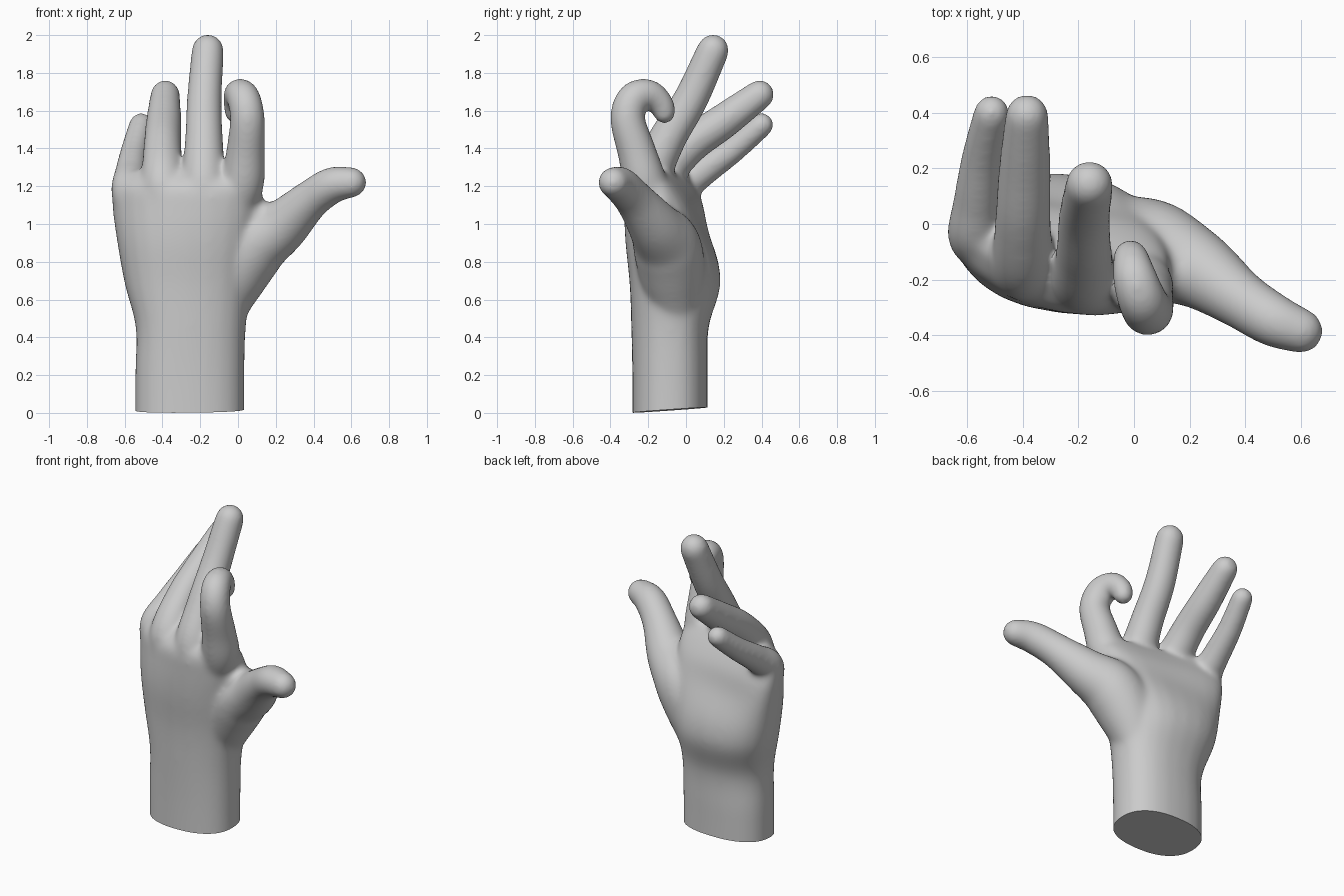
import bpy, bmesh, math
from mathutils import Vector

if "Cube" in bpy.data.objects:
    bpy.data.objects.remove(bpy.data.objects["Cube"])

SIDES = 24


def spline(rows, steps=6):
    """Catmull-Rom interpolation through rows of equal length."""
    p = [Vector(r) for r in rows]
    p = [p[0] * 2 - p[1]] + p + [p[-1] * 2 - p[-2]]
    out = []
    for i in range(1, len(p) - 2):
        a, b, c, d = p[i - 1:i + 3]
        for s in range(steps):
            t = s / steps
            out.append(0.5 * (2 * b + (c - a) * t + (2 * a - 5 * b + 4 * c - d) * t * t
                              + (3 * b - a - 3 * c + d) * t ** 3))
    return out + [p[-2]]


def skin(bm, rings):
    """Closed surface through a list of equal rings."""
    vs = [[bm.verts.new(c) for c in r] for r in rings]
    for a, b in zip(vs, vs[1:]):
        for i in range(SIDES):
            j = (i + 1) % SIDES
            bm.faces.new((a[i], a[j], b[j], b[i]))
    bm.faces.new(vs[0][::-1])
    bm.faces.new(vs[-1])


def digit(bm, rows):
    """Round-tipped tube through rows of (x, y, z, radius)."""
    pts = spline(rows)
    end = (pts[-1] - pts[-2]).to_3d().normalized()
    tip, r = pts[-1].to_3d(), pts[-1][3]
    samples = [(p.to_3d(), p[3]) for p in pts]
    samples += [(tip + end * r * math.sin(a), r * math.cos(a))
                for a in (0.3, 0.6, 0.9, 1.2, 1.45)]
    rings = []
    u = Vector((1, 0, 0))
    for i, (c, rad) in enumerate(samples):
        t = (samples[min(i + 1, len(samples) - 1)][0] - samples[max(i - 1, 0)][0]).normalized()
        u = (u - t * u.dot(t)).normalized()
        v = t.cross(u)
        rings.append([c + rad * (u * math.cos(k * math.tau / SIDES) + v * math.sin(k * math.tau / SIDES))
                      for k in range(SIDES)])
    skin(bm, rings)


def palm(bm, rows):
    """Squarish oval sections: z, x centre, y centre, half width, half depth, y slope, y bow."""
    rings = []
    for s in spline(rows, 5):
        z, cx, cy, rx, ry, slope, bow = s
        hollow = 0.03 * math.exp(-((z - 1.0) / 0.13) ** 2)
        ring = []
        for k in range(SIDES):
            a = k * math.tau / SIDES
            c, n = math.cos(a), math.sin(a)
            x = rx * math.copysign(abs(c) ** 0.85, c)
            y = ry * math.copysign(abs(n) ** 0.85, n) + slope * x + bow * c * c
            y -= hollow * max(n, 0) ** 4
            ring.append(Vector((cx + x, cy + y, z)))
        rings.append(ring)
    skin(bm, rings)


bm = bmesh.new()

# wrist and palm
palm(bm, [
    (-0.12, -0.255, -0.085, 0.29, 0.2, 0, 0),
    (0.20, -0.255, -0.085, 0.29, 0.2, 0, 0),
    (0.45, -0.25, -0.085, 0.292, 0.205, 0, 0),
    (0.68, -0.265, -0.058, 0.335, 0.24, -0.05, 0),
    (0.90, -0.27, -0.085, 0.37, 0.232, -0.1, 0.02),
    (1.08, -0.27, -0.118, 0.395, 0.2, -0.16, 0.045),
    (1.20, -0.27, -0.15, 0.395, 0.155, -0.2, 0.06),
    (1.28, -0.28, -0.14, 0.34, 0.085, -0.25, 0.06)])

# index finger, curled over
digit(bm, [(-0.05, -0.15, 1.0, 0.09), (0.02, -0.21, 1.2, 0.115), (0.04, -0.26, 1.38, 0.104),
           (0.05, -0.31, 1.56, 0.093), (0.03, -0.275, 1.665, 0.09),
           (0.003, -0.195, 1.685, 0.082), (-0.01, -0.132, 1.635, 0.07), (-0.012, -0.115, 1.59, 0.062)])
# middle finger
digit(bm, [(-0.17, -0.15, 1.0, 0.1), (-0.18, -0.205, 1.2, 0.118), (-0.18, -0.105, 1.44, 0.102),
           (-0.178, 0.025, 1.66, 0.094), (-0.16, 0.143, 1.92, 0.087)])
# ring finger
digit(bm, [(-0.37, -0.12, 1.0, 0.1), (-0.395, -0.16, 1.2, 0.116), (-0.4, 0.0, 1.4, 0.102),
           (-0.393, 0.2, 1.545, 0.095), (-0.385, 0.39, 1.685, 0.08)])
# little finger
digit(bm, [(-0.53, -0.07, 1.0, 0.08), (-0.572, -0.045, 1.17, 0.099), (-0.566, 0.08, 1.275, 0.086),
           (-0.547, 0.24, 1.39, 0.075), (-0.512, 0.4, 1.525, 0.067)])
# thumb with its fleshy base
digit(bm, [(-0.1, -0.05, 0.5, 0.12), (-0.03, -0.07, 0.7, 0.17), (0.08, -0.1, 0.88, 0.182),
           (0.23, -0.165, 0.985, 0.143), (0.38, -0.27, 1.125, 0.107),
           (0.5, -0.345, 1.205, 0.098), (0.6, -0.385, 1.22, 0.083)])
# web of skin between thumb and index finger
digit(bm, [(-0.05, -0.15, 1.12, 0.09), (0.05, -0.15, 1.07, 0.09), (0.15, -0.16, 1.02, 0.09)])

mesh = bpy.data.meshes.new("hand")
bm.to_mesh(mesh)
bm.free()
hand = bpy.data.objects.new("hand", mesh)
bpy.context.collection.objects.link(hand)
bpy.context.view_layer.objects.active = hand
hand.select_set(True)

# fuse the parts into one soft skin
fuse = hand.modifiers.new("fuse", 'REMESH')
fuse.mode = 'VOXEL'
fuse.voxel_size = 0.01
soft = hand.modifiers.new("soften", 'SMOOTH')
soft.factor = 0.5
soft.iterations = 60
for name in ("fuse", "soften"):
    bpy.ops.object.modifier_apply(modifier=name)

# slanted flat cut at the wrist
bm = bmesh.new()
bm.from_mesh(hand.data)
cut = bmesh.ops.bisect_plane(bm, geom=bm.verts[:] + bm.edges[:] + bm.faces[:],
                             plane_co=(0, -0.28, 0.004), plane_no=(-0.01, -0.07, 1), clear_inner=True)
edges = [e for e in cut["geom_cut"] if isinstance(e, bmesh.types.BMEdge)]
bmesh.ops.holes_fill(bm, edges=edges, sides=0)
bmesh.ops.recalc_face_normals(bm, faces=bm.faces[:])
bm.to_mesh(hand.data)
bm.free()
bpy.ops.object.shade_smooth_by_angle(angle=math.radians(40))
